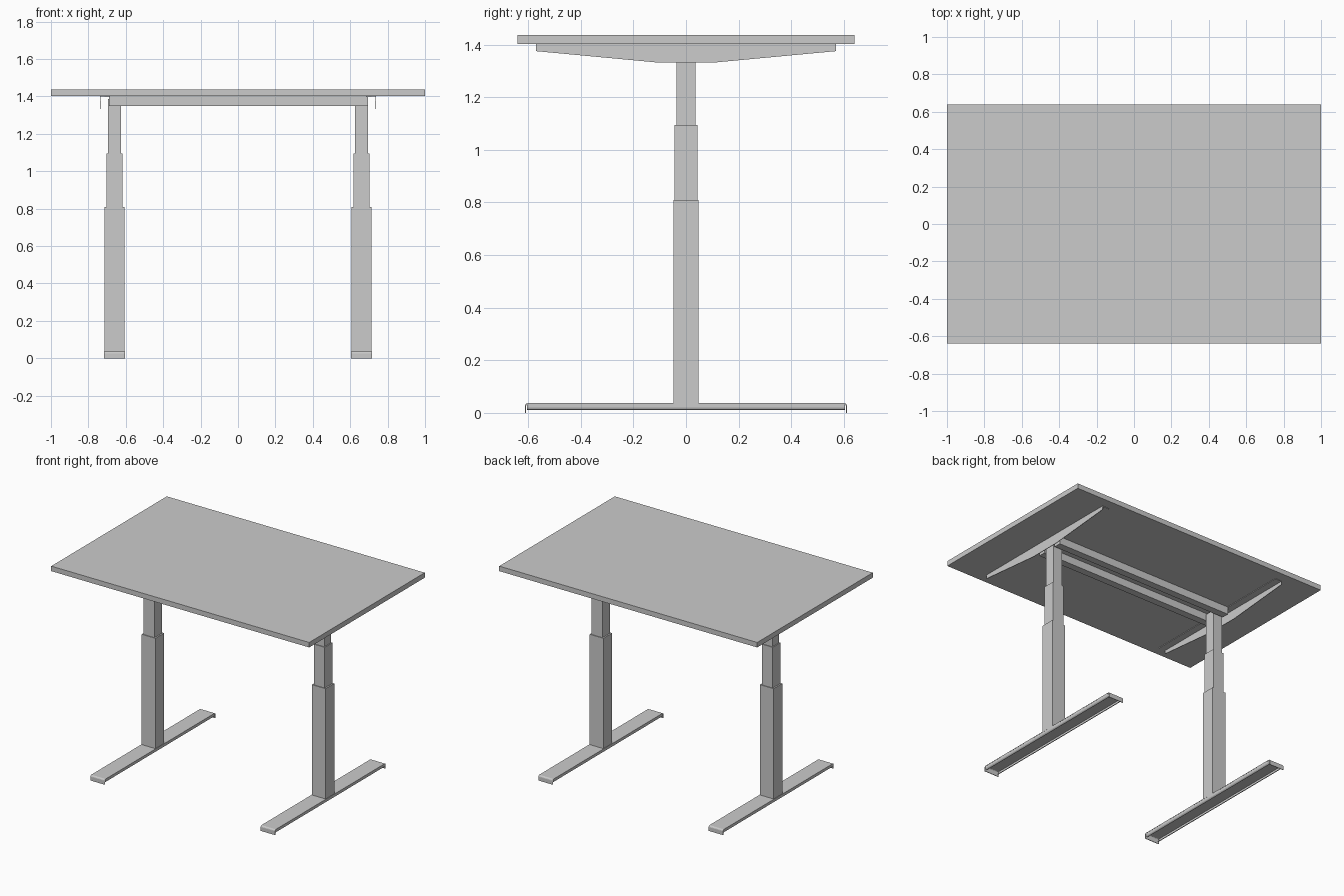
import bpy, math

if "Cube" in bpy.data.objects:
    bpy.data.objects.remove(bpy.data.objects["Cube"])


def mesh_object(name, verts, faces):
    me = bpy.data.meshes.new(name)
    me.from_pydata(verts, [], faces)
    me.update()
    ob = bpy.data.objects.new(name, me)
    bpy.context.collection.objects.link(ob)
    return ob


def box(name, x0, x1, y0, y1, z0, z1):
    v = [(x, y, z) for x in (x0, x1) for y in (y0, y1) for z in (z0, z1)]
    f = [(0, 1, 3, 2), (4, 6, 7, 5), (0, 4, 5, 1), (2, 3, 7, 6), (0, 2, 6, 4), (1, 5, 7, 3)]
    return mesh_object(name, v, f)


def solidify(ob, t):
    m = ob.modifiers.new("thickness", 'SOLIDIFY')
    m.thickness = t
    m.offset = 0


def sheet(name, path, lo, hi, axis, t):
    """Bent sheet: an open path of (u, z) points swept along x or y."""
    def p(u, z, w):
        return (w, u, z) if axis == 'x' else (u, w, z)
    n = len(path)
    v = [p(u, z, w) for w in (lo, hi) for u, z in path]
    ob = mesh_object(name, v, [(i, i + 1, n + i + 1, n + i) for i in range(n - 1)])
    solidify(ob, t)
    return ob


# Tabletop
box("tabletop", -1, 1, -0.64, 0.64, 1.402, 1.437)

# Two cross rails under the top
for label, s in (("front", -1), ("back", 1)):
    ya, yb = sorted((s * 0.05, s * 0.10))
    box(label + "_rail", -0.69, 0.695, ya, yb, 1.35, 1.402)

for side, s in (("left", -1), ("right", 1)):
    cx = s * 0.66

    # Telescoping leg: three nested columns
    for part, hx, hy, z0, z1 in (("outer", 0.053, 0.048, 0.033, 0.81),
                                 ("middle", 0.0425, 0.043, 0.78, 1.095),
                                 ("inner", 0.035, 0.037, 1.06, 1.385)):
        box(f"{side}_{part}_column", cx - hx, cx + hx, -hy, hy, z0, z1)

    # Tapered support bracket: a vertical web and a flange folded inward at the top
    xo, xi = s * 0.736, s * 0.685
    web = [(-0.57, 1.40), (-0.57, 1.375), (-0.11, 1.332), (0.11, 1.332), (0.57, 1.375), (0.57, 1.40)]
    v = [(xo, y, z) for y, z in web] + [(xi, -0.57, 1.40), (xi, 0.57, 1.40)]
    bracket = mesh_object(side + "_bracket", v, [(0, 1, 2, 3, 4, 5), (0, 5, 7, 6)])
    solidify(bracket, 0.004)

    # Foot plate with ends bent down to the floor
    R = 0.009
    bend = [(0.601 + R * math.cos(a), 0.026 + R * math.sin(a))
            for a in [i * math.pi / 8 for i in range(5)]]
    half = [(0.61, 0.0)] + bend
    path = half + [(-y, z) for y, z in reversed(half)]
    sheet(side + "_foot_plate", path, cx - 0.056, cx + 0.056, 'x', 0.004)

    # Foot side edges curled inward
    for e, d in (("outer", s), ("inner", -s)):
        curl = [(0.054, 0.035), (0.054, 0.022)]
        curl += [(0.044 + 0.010 * math.cos(a), 0.022 - 0.010 * math.sin(a))
                 for a in [i * math.pi / 8 for i in range(1, 5)]]
        sheet(f"{side}_foot_{e}_edge", [(cx + d * x, z) for x, z in curl],
              -0.605, 0.605, 'y', 0.003)
